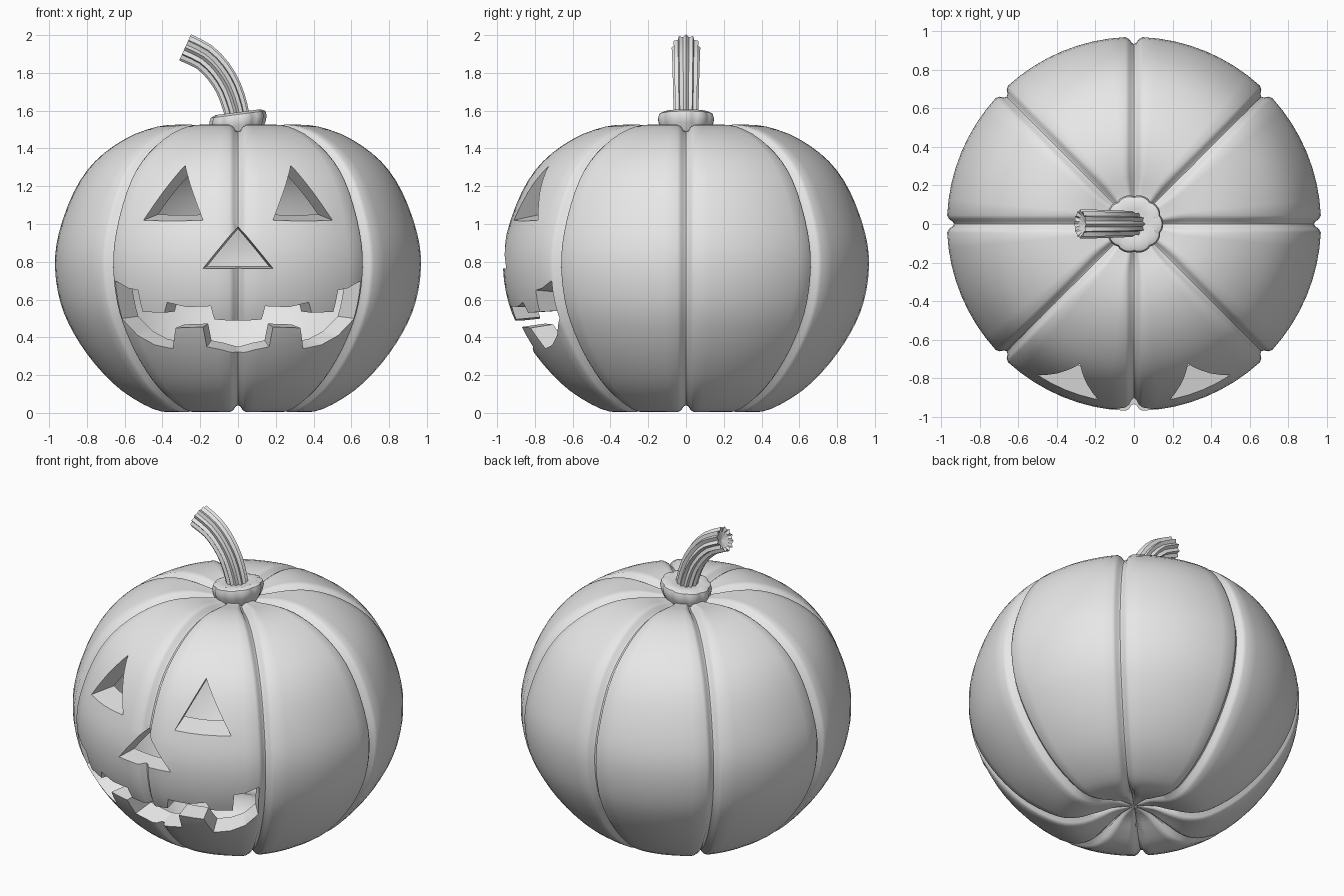
import bpy, bmesh, math
from mathutils import Vector

if "Cube" in bpy.data.objects:
    bpy.data.objects.remove(bpy.data.objects["Cube"], do_unlink=True)

grey = bpy.data.materials.new("plain grey")
grey.use_nodes = True
grey.diffuse_color = (0.8, 0.8, 0.8, 1)
grey.node_tree.nodes["Principled BSDF"].inputs["Base Color"].default_value = (0.8, 0.8, 0.8, 1)


def finish(bm, name, recalc=True):
    if recalc:
        bmesh.ops.recalc_face_normals(bm, faces=bm.faces)
    mesh = bpy.data.meshes.new(name)
    bm.to_mesh(mesh)
    bm.free()
    mesh.materials.append(grey)
    obj = bpy.data.objects.new(name, mesh)
    bpy.context.collection.objects.link(obj)
    return obj


def activate(obj):
    bpy.ops.object.select_all(action='DESELECT')
    obj.select_set(True)
    bpy.context.view_layer.objects.active = obj


def smooth(obj, angle):
    activate(obj)
    bpy.ops.object.shade_smooth_by_angle(angle=math.radians(angle))


def skin(bm, rings, start, end):
    """Join closed rings of points, with a fan to a centre point at each end."""
    rows = [[bm.verts.new(p) for p in ring] for ring in rings]
    n = len(rows[0])
    faces = []
    for a, b in zip(rows, rows[1:]):
        for i in range(n):
            j = (i + 1) % n
            faces.append(bm.faces.new((a[i], a[j], b[j], b[i])))
    first, last = bm.verts.new(start), bm.verts.new(end)
    for i in range(n):
        j = (i + 1) % n
        faces.append(bm.faces.new((first, rows[0][j], rows[0][i])))
        faces.append(bm.faces.new((last, rows[-1][i], rows[-1][j])))
    return faces


def spline(points, steps):
    """Catmull-Rom curve through the points."""
    pts = [Vector(p) for p in points]
    pts = [2 * pts[0] - pts[1]] + pts + [2 * pts[-1] - pts[-2]]
    out = []
    for a, b, c, d in zip(pts, pts[1:], pts[2:], pts[3:]):
        for s in range(steps):
            t = s / steps
            out.append(0.5 * (2 * b + (c - a) * t + (2 * a - 5 * b + 4 * c - d) * t ** 2
                              + (3 * b - a - 3 * c + d) * t ** 3))
    return out + [pts[-2]]


# Body profile (radius, height), bottom dimple to top dimple
PROFILE = [(0.02, 0.09), (0.12, 0.075), (0.22, 0.035), (0.33, 0.005), (0.45, 0.02),
           (0.62, 0.12), (0.76, 0.26), (0.87, 0.42), (0.94, 0.58), (0.97, 0.77),
           (0.95, 0.95), (0.87, 1.17), (0.76, 1.33), (0.6, 1.45), (0.43, 1.515),
           (0.28, 1.525), (0.15, 1.505), (0.02, 1.5)]
curve = spline(PROFILE, 3)
LOBES, MID = 8, 0.77
GROOVE = [(0, 0.036), (0.012, 0.031), (0.026, 0.01), (0.045, 0)]


def body_rings(scale, grooved):
    rings = []
    for k, p in enumerate(curve):
        tangent = (curve[min(k + 1, len(curve) - 1)] - curve[max(k - 1, 0)]).normalized()
        normal = Vector((tangent.y, -tangent.x))
        fade = min(1, p.x / 0.2) if grooved else 0
        half = math.pi / LOBES
        side = [(min(w / p.x, half * w * 10), d) for w, d in GROOVE]
        edge = side[-1][0]
        side += [(edge + (half - edge) * i / 4, 0) for i in range(1, 5)]
        lobe = side + [(2 * half - a, d) for a, d in reversed(side[1:-1])]
        ring = []
        for n in range(LOBES):
            for a, d in lobe:
                q = p - normal * d * fade
                ang = a + n * 2 * half
                ring.append((q.x * scale * math.cos(ang), q.x * scale * math.sin(ang),
                             MID + (q.y - MID) * scale))
        rings.append(ring)
    return rings


# Hollow body: outer skin plus a reversed inner skin
bm = bmesh.new()
for scale, grooved in ((1, True), (0.87, False)):
    centres = [(0, 0, MID + (curve[i].y - MID) * scale) for i in (0, -1)]
    faces = skin(bm, body_rings(scale, grooved), *centres)
    if not grooved:
        bmesh.ops.reverse_faces(bm, faces=faces)
body = finish(bm, "pumpkin_body", recalc=False)


def radius_at(z):
    for a, b in zip(curve, curve[1:]):
        if a.x > 0.4 and a.y <= z <= b.y:
            return a.x + (b.x - a.x) * (z - a.y) / (b.y - a.y)
    return 0.9


def carve(outline, z_mid, name):
    """Cut a front-view outline through the wall, narrowing toward the axis."""
    bm = bmesh.new()
    caps = []
    for plane in (-1.4, -0.45):
        cap = []
        for x, z in outline:
            k = plane / -math.sqrt(radius_at(z) ** 2 - x * x)
            cap.append(bm.verts.new((x * k, plane, z_mid + (z - z_mid) * k)))
        bm.faces.new(cap)
        caps.append(cap)
    for i in range(len(outline)):
        j = (i + 1) % len(outline)
        bm.faces.new((caps[0][i], caps[0][j], caps[1][j], caps[1][i]))
    cutter = finish(bm, name)
    cutter.hide_render = True
    activate(body)
    mod = body.modifiers.new(name, 'BOOLEAN')
    mod.object, mod.operation, mod.solver = cutter, 'DIFFERENCE', 'EXACT'
    bpy.ops.object.modifier_apply(modifier=mod.name)
    bpy.data.objects.remove(cutter, do_unlink=True)


# Eyes, nose and toothed mouth
eye = [(0.5, 1.02), (0.28, 1.31), (0.185, 1.02)]
carve(eye, 1.22, "left_eye_cutter")
carve([(-x, z) for x, z in eye], 1.22, "right_eye_cutter")
carve([(-0.185, 0.765), (0.185, 0.765), (0, 0.99)], 0.87, "nose_cutter")
upper = [(0, 0.485), (0.125, 0.495), (0.145, 0.565), (0.27, 0.56), (0.375, 0.585), (0.39, 0.53),
         (0.505, 0.535), (0.53, 0.65), (0.58, 0.66), (0.65, 0.7)]
lower = [(0.635, 0.59), (0.615, 0.5), (0.53, 0.41), (0.44, 0.36), (0.345, 0.34), (0.33, 0.45),
         (0.185, 0.455), (0.165, 0.35), (0.09, 0.335), (0, 0.31)]
half_mouth = upper + lower
carve(half_mouth + [(-x, z) for x, z in reversed(half_mouth[1:-1])], 0.58, "mouth_cutter")
smooth(body, 35)

# Lobed collar under the stem, tilted up to one side
bm = bmesh.new()
rings = []
for r, z in [(0.12, 1.47), (0.145, 1.52), (0.152, 1.555), (0.145, 1.58), (0.12, 1.592), (0.08, 1.585)]:
    ring = []
    for i in range(60):
        a = math.tau * i / 60
        rr = r * (0.94 + 0.06 * abs(math.cos(a * 5)) ** 0.6)
        ring.append((rr * math.cos(a), rr * math.sin(a), z + 0.13 * rr * math.cos(a)))
    rings.append(ring)
skin(bm, rings, (0, 0, 1.47), (0, 0, 1.58))
smooth(finish(bm, "stem_collar"), 40)

# Ribbed, bent stem with a hollowed cut end
path = spline([(0.0, 1.55), (-0.015, 1.62), (-0.05, 1.72), (-0.105, 1.81), (-0.18, 1.885), (-0.28, 1.935)], 2)
bm = bmesh.new()
rings = []


def rib_ring(centre, tangent, r):
    out = Vector((-tangent.y, tangent.x))
    ring = []
    for i in range(24):
        a = math.tau * i / 24
        rr = r * (0.8 if i % 2 else 1)
        q = centre + out * rr * math.cos(a)
        ring.append((q.x, rr * math.sin(a), q.y))
    return ring


for k, p in enumerate(path):
    t = (path[min(k + 1, len(path) - 1)] - path[max(k - 1, 0)]).normalized()
    rings.append(rib_ring(p, t, 0.064 + 0.012 * k / (len(path) - 1)))
rings.append(rib_ring(path[-1] - t * 0.015, t, 0.058))
inner = path[-1] - t * 0.03
skin(bm, rings, (0, 0, 1.55), (inner.x, 0, inner.y))
smooth(finish(bm, "stem"), 30)
